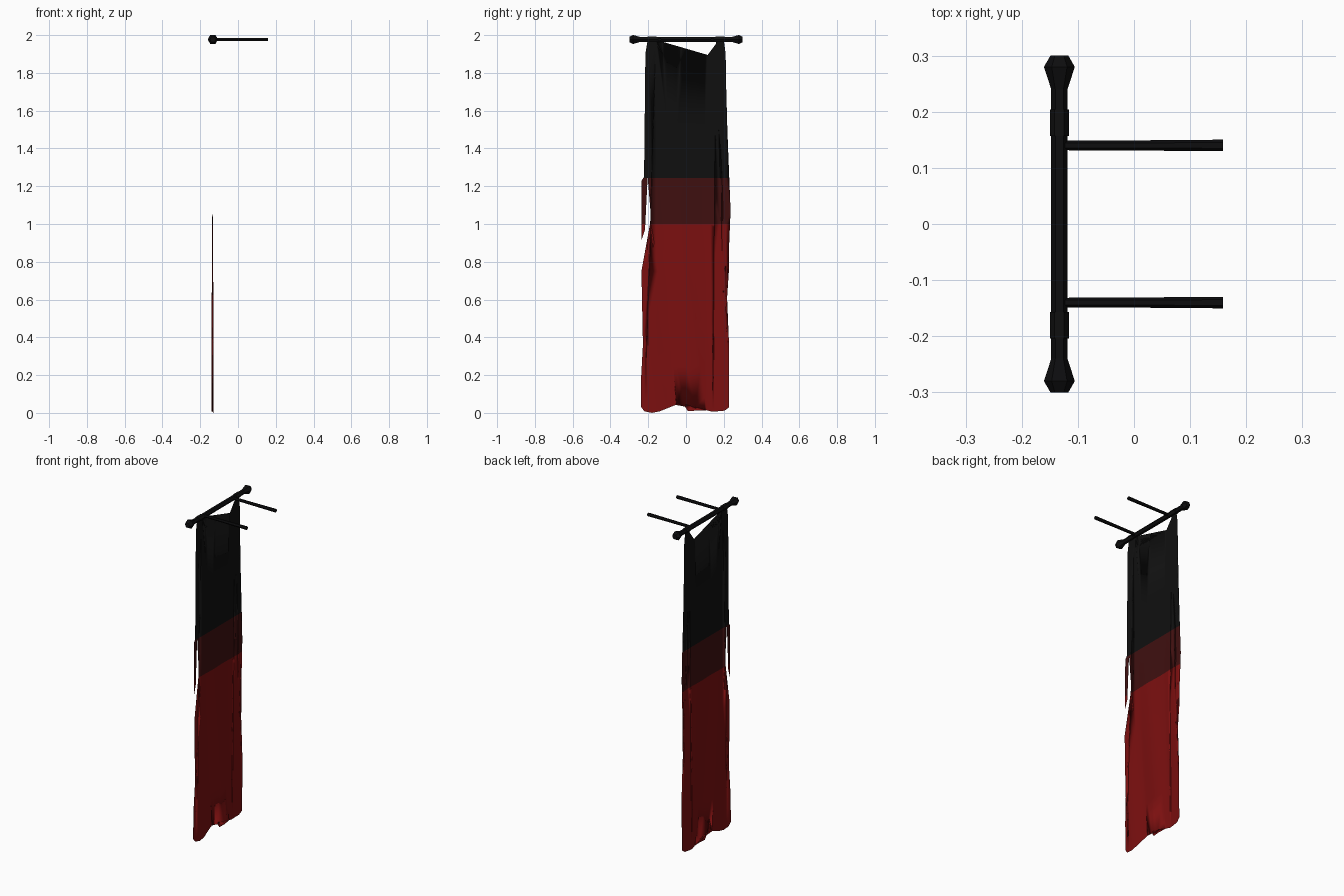
import bpy, bmesh, math
from mathutils import Vector

cube = bpy.data.objects.get("Cube")
if cube:
    bpy.data.objects.remove(cube, do_unlink=True)


def material(name, rgb):
    m = bpy.data.materials.new(name)
    m.use_nodes = True
    m.diffuse_color = (*rgb, 1)
    bsdf = m.node_tree.nodes["Principled BSDF"]
    bsdf.inputs["Base Color"].default_value = (*rgb, 1)
    bsdf.inputs["Roughness"].default_value = 0.9
    return m


IRON = material("black iron", (0.004, 0.004, 0.0045))
BLACK = material("black cloth", (0.005, 0.005, 0.005))
MAROON = material("maroon cloth", (0.05, 0.005, 0.005))
RED = material("red cloth", (0.2, 0.005, 0.005))

BAR_X, BAR_Z = -0.133, 1.977


def finish(name, bm, mats):
    mesh = bpy.data.meshes.new(name)
    bm.to_mesh(mesh)
    bm.free()
    for m in mats:
        mesh.materials.append(m)
    obj = bpy.data.objects.new(name, mesh)
    bpy.context.collection.objects.link(obj)
    return obj


def rod(name, origin, axis, profile, mat, sides=6):
    """Sweep (distance, radius) rings along a horizontal axis, capped at both ends."""
    bm = bmesh.new()
    axis = Vector(axis)
    side = axis.cross(Vector((0, 0, 1)))
    rings = []
    for dist, r in profile:
        ring = []
        for i in range(sides):
            a = math.tau * i / sides
            p = Vector(origin) + axis * dist + side * r * math.cos(a)
            ring.append(bm.verts.new(p + Vector((0, 0, r * math.sin(a)))))
        rings.append(ring)
    for a, b in zip(rings, rings[1:]):
        for i in range(sides):
            j = (i + 1) % sides
            bm.faces.new((a[i], a[j], b[j], b[i]))
    bm.faces.new(rings[0])
    bm.faces.new(rings[-1])
    bmesh.ops.recalc_face_normals(bm, faces=bm.faces)
    return finish(name, bm, [mat])


# Cross bar, and the parts repeated at both ends of it
rod("cross_bar", (BAR_X, 0, BAR_Z), (0, 1, 0), [(-0.25, 0.0145), (0.25, 0.0145)], IRON)
for label, s in (("right", -1), ("left", 1)):
    centre = (BAR_X, 0, BAR_Z)
    rod(label + "_finial", centre, (0, s, 0),
        [(0.24, 0.0145), (0.28, 0.0275), (0.3, 0.016)], IRON)
    rod(label + "_cloth_loop", centre, (0, s, 0),
        [(0.157, 0.0168), (0.204, 0.0168)], BLACK)
    rod(label + "_wall_bracket", (BAR_X, 0.14 * s, BAR_Z), (1, 0, 0),
        [(0, 0.0085), (0.13, 0.009), (0.292, 0.0103)], IRON)

# Torn cloth outline as (y, z), running round from the first hanging tab
outline = [
    (-0.16, 1.975), (-0.16, 1.955), (-0.12, 1.895), (0.115, 1.895), (0.16, 1.955),
    (0.16, 1.975), (0.2, 1.975), (0.21, 1.9), (0.212, 1.75), (0.226, 1.25),
    (0.236, 1.07), (0.227, 0.95), (0.227, 0.75), (0.215, 0.57), (0.2, 0.535),
    (0.18, 0.58), (0.171, 0.68), (0.185, 0.48), (0.228, 0.36), (0.228, 0.03),
    (0.205, 0.012), (0.14, 0.006), (0.11, 0.014), (0.01, 0.01), (-0.018, 0.05),
    (-0.027, 0.13), (-0.034, 0.06), (-0.055, 0.042), (-0.14, 0.008), (-0.18, 0.0),
    (-0.22, 0.008), (-0.237, 0.03), (-0.237, 0.2), (-0.228, 0.36), (-0.236, 0.75),
    (-0.217, 0.845), (-0.177, 0.862), (-0.167, 0.91), (-0.185, 1.03), (-0.203, 1.25),
    (-0.217, 0.97), (-0.235, 0.915), (-0.235, 1.23), (-0.222, 1.25), (-0.215, 1.9),
    (-0.203, 1.975),
]
bm = bmesh.new()
sheet = bm.faces.new([bm.verts.new((BAR_X - 0.002, y, z)) for y, z in outline])
bmesh.ops.triangulate(bm, faces=[sheet])


def cut(point, normal):
    geom = bm.verts[:] + bm.edges[:] + bm.faces[:]
    bmesh.ops.bisect_plane(bm, geom=geom, plane_co=point, plane_no=normal, dist=1e-5)


# Colour borders and fold lines
for z in (1.0, 1.243, 0.25, 0.5, 0.75, 1.5):
    cut((0, 0, z), (0, 0, 1))
for i in range(-4, 5):
    cut((0, i * 0.05, 0), (0, 1, 0))
for f in bm.faces:
    z = f.calc_center_median().z
    f.material_index = 0 if z > 1.243 else 1 if z > 1.0 else 2
# Gentle folds that grow towards the hem
for v in bm.verts:
    sway = max(0, 1.2 - v.co.z) / 1.2
    v.co.x += 0.005 * min(1, sway * 2) * math.sin(v.co.y * 30 + v.co.z * 3)
bmesh.ops.recalc_face_normals(bm, faces=bm.faces)
cloth = finish("torn_cloth", bm, [BLACK, MAROON, RED])
for p in cloth.data.polygons:
    p.use_smooth = True
